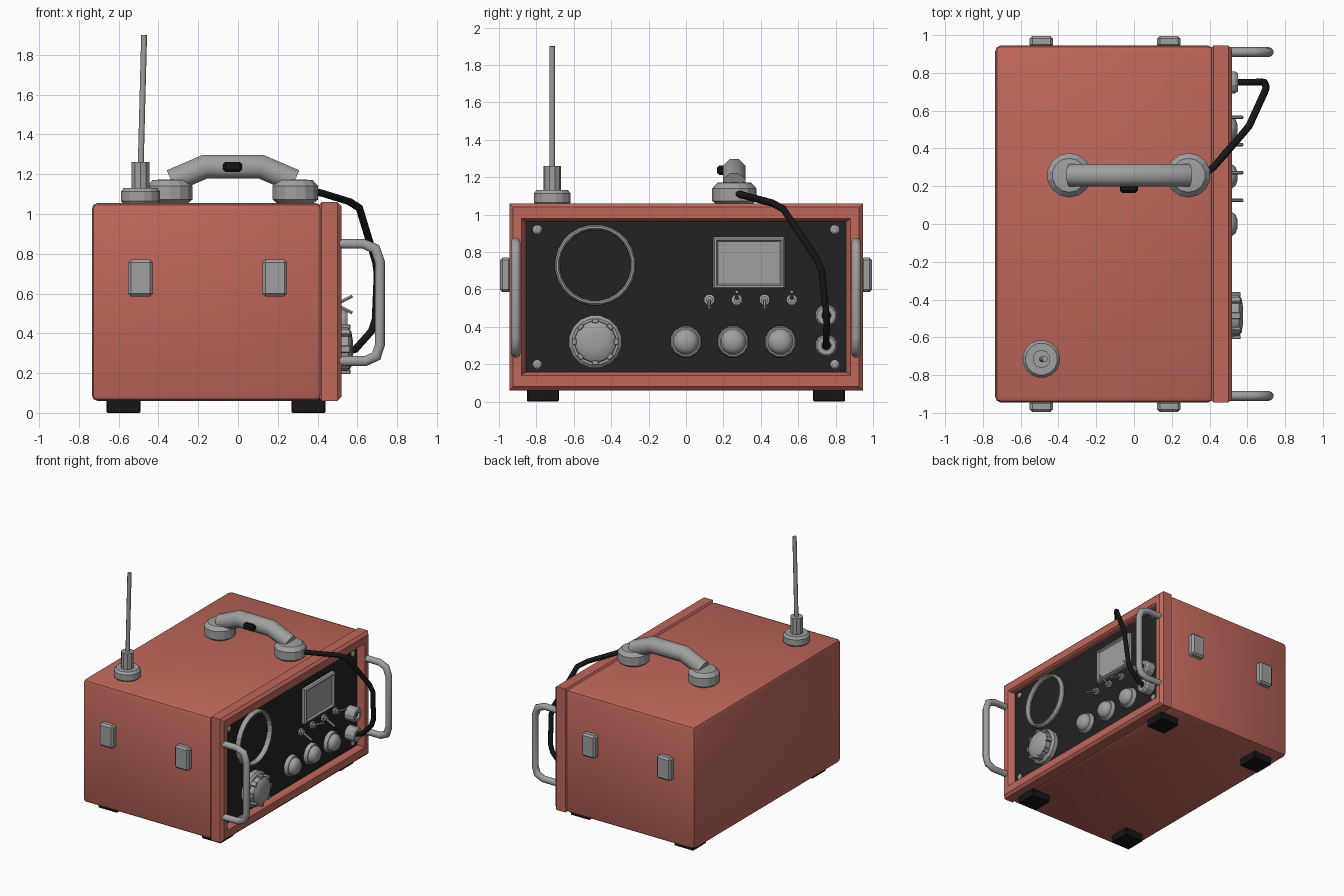
import bpy, bmesh, math
from mathutils import Vector, Matrix

if "Cube" in bpy.data.objects:
    bpy.data.objects.remove(bpy.data.objects["Cube"], do_unlink=True)


def material(name, r, g, b):
    m = bpy.data.materials.new(name)
    m.use_nodes = True
    m.diffuse_color = (r, g, b, 1)
    m.node_tree.nodes["Principled BSDF"].inputs["Base Color"].default_value = (r, g, b, 1)
    return m


RED = material("case_red", 0.52, 0.135, 0.105)
GREY = material("metal_grey", 0.35, 0.35, 0.35)
PANEL = material("panel_black", 0.016, 0.016, 0.016)
RUBBER = material("rubber_black", 0.008, 0.008, 0.008)
UP, OUT = Vector((0, 0, 1)), Vector((1, 0, 0))


def finish(name, bm, mat, smooth=None):
    bmesh.ops.recalc_face_normals(bm, faces=bm.faces)
    me = bpy.data.meshes.new(name)
    bm.to_mesh(me)
    bm.free()
    me.materials.append(mat)
    ob = bpy.data.objects.new(name, me)
    bpy.context.collection.objects.link(ob)
    if smooth:
        bpy.ops.object.select_all(action="DESELECT")
        bpy.context.view_layer.objects.active = ob
        ob.select_set(True)
        bpy.ops.object.shade_smooth_by_angle(angle=math.radians(smooth))
    return ob


def box(name, lo, hi, mat, bevel=0.0, segments=1, smooth=None):
    lo, hi = Vector(lo), Vector(hi)
    bm = bmesh.new()
    bmesh.ops.create_cube(bm, size=1, matrix=Matrix.Translation((lo + hi) / 2)
                          @ Matrix.Diagonal((*(hi - lo), 1)))
    if bevel:
        bmesh.ops.bevel(bm, geom=bm.edges[:], offset=bevel, segments=segments,
                        profile=0.5, affect="EDGES")
    return finish(name, bm, mat, smooth)


def skin(bm, rings, closed=False):
    """Bridge rings of equal length; cap the two ends unless closed."""
    rows = [[bm.verts.new(p) for p in ring] for ring in rings]
    n = len(rows[0])
    pairs = list(zip(rows, rows[1:]))
    if closed:
        pairs.append((rows[-1], rows[0]))
    for a, b in pairs:
        for i in range(n):
            j = (i + 1) % n
            bm.faces.new((a[i], a[j], b[j], b[i]))
    if not closed:
        bm.faces.new(rows[0])
        bm.faces.new(rows[-1])


def circle(center, axis, radius, sides):
    rot = UP.rotation_difference(axis)
    return [Vector(center) + rot @ Vector((radius * math.cos(t), radius * math.sin(t), 0))
            for t in (2 * math.pi * (i + 0.5) / sides for i in range(sides))]


def lathe(name, profile, loc, axis, sides, mat, closed=False, smooth=None):
    bm = bmesh.new()
    skin(bm, [circle(Vector(loc) + axis * h, axis, r, sides) for r, h in profile], closed)
    return finish(name, bm, mat, smooth)


def tube(name, points, radius, sides, mat, smooth=50):
    """Mitred tube through the points."""
    pts = [Vector(p) for p in points]
    dirs = [(b - a).normalized() for a, b in zip(pts, pts[1:])]
    rings = [circle(pts[0], dirs[0], radius, sides)]
    for i in range(1, len(pts)):
        d = dirs[i - 1]
        n = d if i == len(dirs) else (d + dirs[i]).normalized()
        rings.append([p + d * ((pts[i] - p).dot(n) / d.dot(n)) for p in rings[-1]])
    bm = bmesh.new()
    skin(bm, rings)
    return finish(name, bm, mat, smooth)


def border(name, steps, mat):
    """Rectangular border facing +x; each step is x, y range, z range."""
    bm = bmesh.new()
    skin(bm, [[(x, a, c), (x, b, c), (x, b, d), (x, a, d)] for x, a, b, c, d in steps], True)
    return finish(name, bm, mat)


# Case, front rim and recessed panel
box("case", (-0.735, -0.945, 0.06), (0.42, 0.945, 1.055), RED, 0.03, 2, 40)
border("front_rim", [
    (0.405, -0.925, 0.925, 0.08, 1.04), (0.42, -0.945, 0.945, 0.06, 1.06),
    (0.5, -0.945, 0.945, 0.06, 1.06), (0.52, -0.925, 0.925, 0.08, 1.04),
    (0.52, -0.88, 0.88, 0.14, 0.98), (0.505, -0.87, 0.87, 0.15, 0.97),
    (0.46, -0.85, 0.85, 0.16, 0.96), (0.405, -0.85, 0.85, 0.16, 0.96)], RED)
F = 0.47
box("control_panel", (0.41, -0.86, 0.15), (F, 0.86, 0.965), PANEL)

for sy, side in ((-1, "right"), (1, "left")):
    # Feet, side pads and panel screws
    for x, end in ((-0.575, "rear"), (0.355, "front")):
        box(f"foot_{end}_{side}", (x - 0.085, sy * 0.765 - 0.085, 0),
            (x + 0.085, sy * 0.765 + 0.085, 0.07), RUBBER, 0.005)
    for x, end in ((-0.49, "rear"), (0.185, "front")):
        box(f"side_pad_{end}_{side}", (x - 0.062, sy * 0.965 - 0.03, 0.585),
            (x + 0.062, sy * 0.965 + 0.03, 0.77), GREY, 0.014)
    for z, row in ((0.2, "lower"), (0.92, "upper")):
        lathe(f"screw_{row}_{side}", [(0.024, -0.01), (0.024, 0.008), (0.014, 0.014)],
              (F, sy * 0.795, z), OUT, 8, GREY)
    # Carrying bars at both edges of the rim
    bar = [(0.49, 0.85), (0.63, 0.85), (0.69, 0.825), (0.713, 0.76),
           (0.713, 0.34), (0.695, 0.285), (0.64, 0.26), (0.49, 0.26)]
    tube(f"rim_bar_{side}", [(x, sy * 0.91, z) for x, z in bar], 0.026, 10, GREY)

# Speaker ring
lathe("speaker_ring", [(0.217, -0.01), (0.217, 0.02), (0.208, 0.035), (0.198, 0.035),
                       (0.19, 0.02), (0.19, -0.01)],
      (F, -0.485, 0.73), OUT, 24, GREY, True)

# Tuning dial with raised grips round its dome
DY, DZ = -0.485, 0.32
lathe("dial_base", [(0.142, -0.01), (0.142, 0.035), (0.125, 0.05)],
      (F, DY, DZ), OUT, 16, GREY)
lathe("dial_knob", [(0.115, 0), (0.11, 0.085), (0.09, 0.1), (0.04, 0.108)],
      (F, DY, DZ), OUT, 16, GREY, smooth=35)
for i in range(8):
    grip = box(f"dial_grip_{i}", (0, -0.018, 0.1), (0.095, 0.018, 0.125), GREY, 0.004)
    grip.location = (F, DY, DZ)
    grip.rotation_euler.x = i * math.tau / 8

# Three round knobs
for i, y in enumerate((0, 0.252, 0.505)):
    lathe(f"knob_{i}", [(0.086, -0.01), (0.086, 0.018), (0.078, 0.03), (0.07, 0.03),
                        (0.066, 0.05), (0.05, 0.068), (0.025, 0.077)],
          (F, y, 0.32), OUT, 12, GREY, smooth=35)

# Display with stepped bezel
border("display_bezel", [
    (F - 0.01, 0.145, 0.53, 0.602, 0.883), (F + 0.025, 0.145, 0.53, 0.602, 0.883),
    (F + 0.035, 0.153, 0.522, 0.61, 0.875), (F + 0.035, 0.163, 0.512, 0.62, 0.865),
    (F + 0.02, 0.173, 0.502, 0.63, 0.855), (F - 0.01, 0.173, 0.502, 0.63, 0.855)], GREY)
box("display_glass", (F - 0.01, 0.165, 0.62), (F + 0.022, 0.51, 0.863), GREY)

# Toggle switches, alternately down and up
for i, y in enumerate((0.125, 0.272, 0.42, 0.565)):
    s = 1 if i % 2 else -1
    lathe(f"switch_nut_{i}", [(0.03, -0.01), (0.03, 0.015), (0.018, 0.018), (0.018, 0.035)],
          (F, y, 0.545), OUT, 8, GREY)
    tube(f"switch_lever_{i}", [(F + 0.02, y, 0.545), (F + 0.105, y, 0.545 + s * 0.042)],
         0.009, 6, GREY)

# Sockets with dark centres
for z, row in ((0.3, "lower"), (0.46, "upper")):
    lathe(f"socket_{row}", [(0.06, -0.01), (0.06, 0.065), (0.05, 0.08), (0.025, 0.08),
                            (0.025, 0.03), (0.025, -0.01)],
          (F, 0.75, z), OUT, 12, GREY, True)
    lathe(f"socket_hole_{row}", [(0.026, -0.005), (0.026, 0.06)],
          (F, 0.75, z), OUT, 12, RUBBER)

# Antenna
AX, AY = -0.49, -0.715
lathe("antenna_base", [(0.09, 0), (0.1, 0.012), (0.1, 0.06), (0.085, 0.078)],
      (AX, AY, 1.053), UP, 16, GREY)
lathe("antenna_socket", [(0.048, 0), (0.048, 0.14)], (AX, AY, 1.12), UP, 10, GREY)
tube("antenna_rod", [(AX, AY, 1.2), (AX + 0.018, AY, 1.9)], 0.016, 8, GREY)

# Handset resting on the case
HY = 0.258
for x, end in ((-0.343, "ear"), (0.288, "mouth")):
    lathe(f"handset_{end}_cup", [(0.095, 0), (0.118, 0.018), (0.118, 0.085), (0.09, 0.115),
                                 (0.05, 0.118)], (x, HY, 1.055), UP, 14, GREY)
grip = [(-0.335, 1.165), (-0.165, 1.238), (0.115, 1.238), (0.285, 1.165)]
tube("handset_grip", [(x, HY, z) for x, z in grip], 0.064, 8, GREY)
box("talk_button", (-0.075, 0.165, 1.212), (0.02, 0.23, 1.262), RUBBER, 0.012)

# Cord from the handset to the lower socket
tube("cord", [(0.37, 0.265, 1.115), (0.42, 0.3, 1.105), (0.56, 0.46, 1.062), (0.61, 0.52, 1.03),
              (0.692, 0.7, 0.76), (0.7, 0.725, 0.7), (0.69, 0.75, 0.47),
              (0.67, 0.752, 0.41), (0.59, 0.75, 0.32), (0.52, 0.75, 0.3)],
     0.019, 8, RUBBER)
